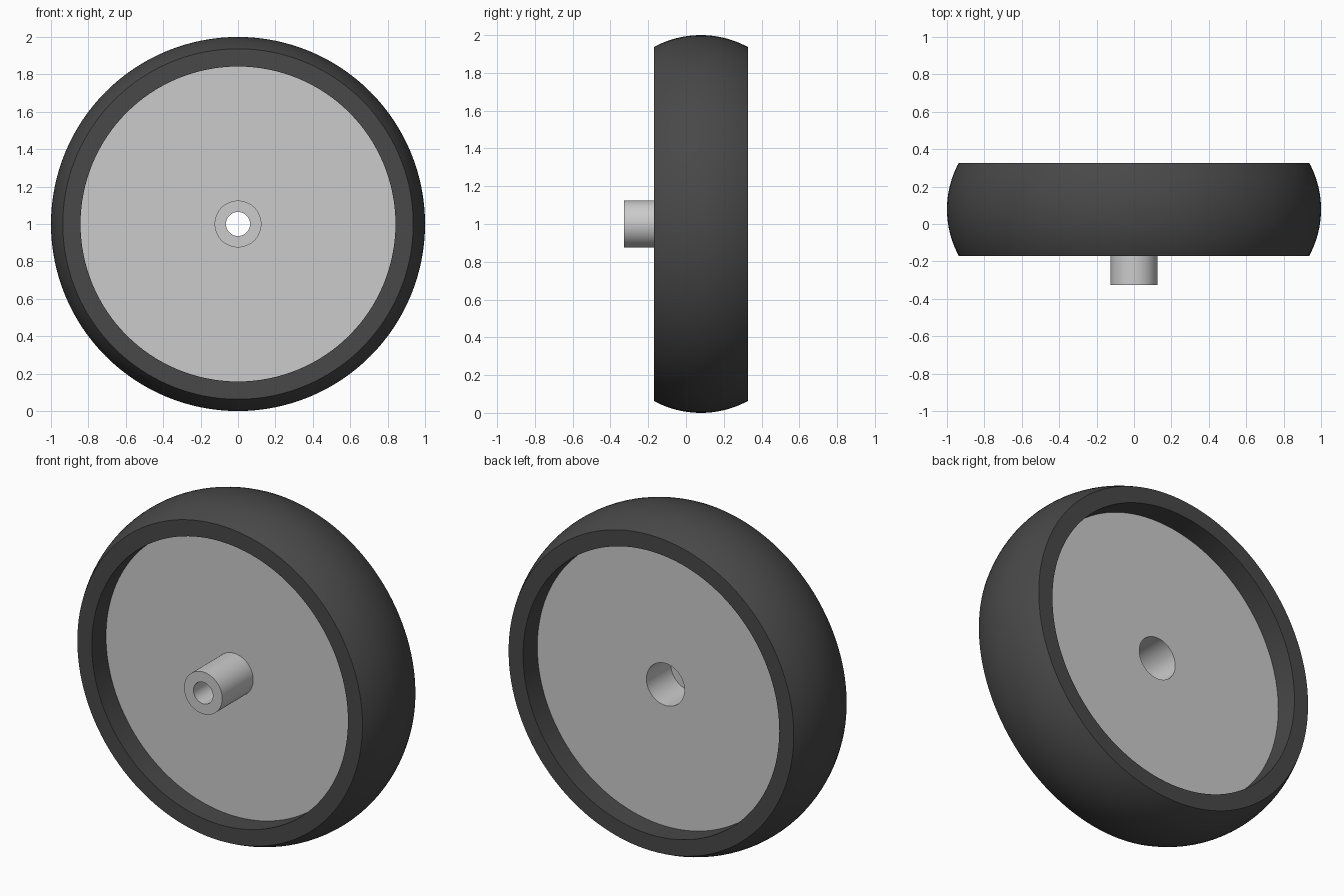
import bpy, bmesh, math

if "Cube" in bpy.data.objects:
    bpy.data.objects.remove(bpy.data.objects["Cube"])

AXLE_Z = 1.0
Y_FRONT, Y_BACK, Y_MID = -0.17, 0.327, 0.0785
SEGMENTS = 128


def lathe(name, profile, material=None):
    """Revolve a closed (y, radius) profile around the wheel axle."""
    bm = bmesh.new()
    rings = []
    for i in range(SEGMENTS):
        a = 2 * math.pi * i / SEGMENTS
        rings.append([bm.verts.new((r * math.sin(a), y, r * math.cos(a))) for y, r in profile])
    n = len(profile)
    for i in range(SEGMENTS):
        a, b = rings[i], rings[(i + 1) % SEGMENTS]
        for j in range(n):
            k = (j + 1) % n
            bm.faces.new((a[j], a[k], b[k], b[j]))
    bmesh.ops.recalc_face_normals(bm, faces=bm.faces)
    mesh = bpy.data.meshes.new(name)
    bm.to_mesh(mesh)
    bm.free()
    obj = bpy.data.objects.new(name, mesh)
    obj.location.z = AXLE_Z
    bpy.context.collection.objects.link(obj)
    if material:
        mesh.materials.append(material)
    bpy.ops.object.select_all(action='DESELECT')
    obj.select_set(True)
    bpy.context.view_layer.objects.active = obj
    bpy.ops.object.shade_smooth_by_angle(angle=math.radians(20))
    return obj


def tube(name, y0, y1, inner, outer):
    return lathe(name, [(y0, inner), (y0, outer), (y1, outer), (y1, inner)])


rubber = bpy.data.materials.new("dark_rubber")
rubber.diffuse_color = (0.065, 0.065, 0.065, 1)
rubber.use_nodes = True
rubber.node_tree.nodes["Principled BSDF"].inputs["Base Color"].default_value = rubber.diffuse_color

# Tyre with a circular-arc crown between two flat side walls
half, sag = (Y_BACK - Y_FRONT) / 2, 0.063
arc_r = (half ** 2 + sag ** 2) / (2 * sag)
arc_a = math.asin(half / arc_r)
crown = []
for i in range(25):
    t = arc_a * (i / 12 - 1)
    crown.append((Y_MID + arc_r * math.sin(t), 1 - arc_r + arc_r * math.cos(t)))
lathe("tyre", [(Y_FRONT, 0.842)] + crown + [(Y_BACK, 0.842)], rubber)

# Recessed wheel disc with a wide axle hole
tube("wheel_disc", -0.036, 0.193, 0.125, 0.842)

# Hub tube with a narrow bore, standing out at the front
tube("hub", -0.327, -0.036, 0.064, 0.125)
